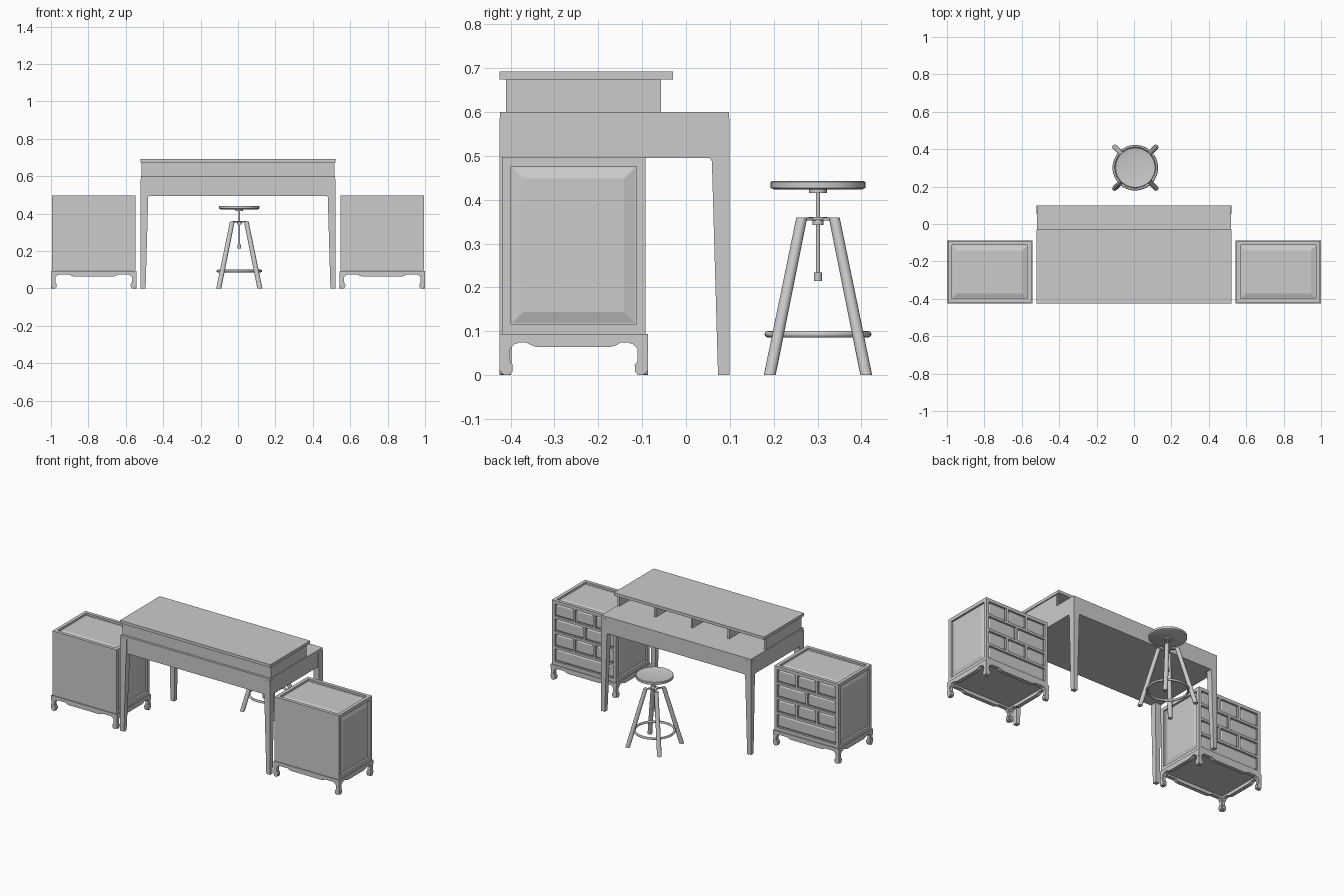
import bpy, bmesh, math
from mathutils import Vector as V

if "Cube" in bpy.data.objects:
    bpy.data.objects.remove(bpy.data.objects["Cube"])


def finish(name, bm, smooth=False):
    bmesh.ops.recalc_face_normals(bm, faces=bm.faces)
    me = bpy.data.meshes.new(name)
    bm.to_mesh(me)
    bm.free()
    ob = bpy.data.objects.new(name, me)
    bpy.context.collection.objects.link(ob)
    if smooth:
        bpy.context.view_layer.objects.active = ob
        ob.select_set(True)
        bpy.ops.object.shade_smooth_by_angle(angle=math.radians(35))
        ob.select_set(False)
    return ob


def loft(bm, rings):
    """Skin a stack of equal-length rings and cap both ends."""
    vs = [[bm.verts.new(p) for p in r] for r in rings]
    n = len(vs[0])
    for a, b in zip(vs, vs[1:]):
        for i in range(n):
            j = (i + 1) % n
            bm.faces.new((a[i], a[j], b[j], b[i]))
    bm.faces.new(vs[0][::-1])
    bm.faces.new(vs[-1])


def rect(x0, x1, y0, y1, z):
    return [(x0, y0, z), (x1, y0, z), (x1, y1, z), (x0, y1, z)]


def circle(x, y, z, r, n=32):
    return [(x + r * math.cos(2 * math.pi * i / n), y + r * math.sin(2 * math.pi * i / n), z) for i in range(n)]


def box(bm, x0, x1, y0, y1, z0, z1):
    loft(bm, [rect(x0, x1, y0, y1, z0), rect(x0, x1, y0, y1, z1)])


# ---------- desk ----------
bm = bmesh.new()
box(bm, -0.519, 0.519, -0.424, 0.098, 0.495, 0.60)
finish("desk_body", bm)
for sx in (-1, 1):
    for yo, sy, tag in ((-0.425, 1, "front"), (0.099, -1, "back")):
        bm = bmesh.new()
        rings = []
        for z, w in ((0, 0.026), (0.488, 0.040), (0.495, 0.045), (0.585, 0.045)):
            xo = sx * 0.52
            rings.append(rect(xo, xo - sx * w, yo, yo + sy * w, z))
        loft(bm, rings)
        finish(f"desk_{tag}_leg", bm)

# ---------- open shelf on the desk ----------
bm = bmesh.new()
box(bm, -0.515, 0.515, -0.41, -0.397, 0.60, 0.675)
finish("shelf_back", bm)
for i in range(5):
    x = -0.509 + i * 1.018 / 4
    bm = bmesh.new()
    box(bm, x - 0.006, x + 0.006, -0.40, -0.057, 0.60, 0.675)
    finish("shelf_divider", bm)
bm = bmesh.new()
box(bm, -0.522, 0.522, -0.425, -0.03, 0.674, 0.692)
finish("shelf_top", bm)

# ---------- cabinets ----------
D = 0.012  # recess depth of the panels


def framed(bm, o, u, v, w, h, rows, edge, gap=0.014, bev=0.028, rise=0.008):
    """Frame a face (outer corner o, axes u and v) and fill each opening with a raised panel."""
    o, u, v = V(o), V(u), V(v)
    n = u.cross(v)

    def slab(a0, a1, b0, b1, d0, d1, ins=0):
        q = lambda i, d: [o + u * a + v * b + n * d for a, b in
                          ((a0 + i, b0 + i), (a1 - i, b0 + i), (a1 - i, b1 - i), (a0 + i, b1 - i))]
        loft(bm, [q(0, d0), q(ins, d1)])

    slab(0, edge, 0, h, -D, 0)
    slab(w - edge, w, 0, h, -D, 0)
    slab(edge, w - edge, 0, edge, -D, 0)
    slab(edge, w - edge, h - edge, h, -D, 0)
    rh = (h - 2 * edge - gap * (len(rows) - 1)) / len(rows)
    for r, cols in enumerate(rows):
        b0 = edge + r * (rh + gap)
        if r:
            slab(edge, w - edge, b0 - gap, b0, -D, 0)
        cw = (w - 2 * edge - gap * (cols - 1)) / cols
        for c in range(cols):
            a0 = edge + c * (cw + gap)
            if c:
                slab(a0 - gap, a0, b0, b0 + rh, -D, 0)
            slab(a0, a0 + cw, b0, b0 + rh, -D - 0.001, -D + rise, bev)


def base_profile(w):
    """Bracket-foot apron outline, centred, in (along, height)."""
    h = w / 2
    half = [(h, 0.094), (h, 0.068), (h - 0.003, 0.05), (h, 0.028), (h, 0.014), (h - 0.006, 0.003),
            (h - 0.012, 0.0), (h - 0.022, 0.0), (h - 0.029, 0.007), (h - 0.03, 0.024), (h - 0.022, 0.033),
            (h - 0.02, 0.045), (h - 0.024, 0.06), (h - 0.033, 0.07), (h - 0.045, 0.074),
            (h * 0.40 + 0.04, 0.074), (h * 0.40 + 0.025, 0.066), (h * 0.40 + 0.012, 0.064)]
    return half + [(-a, z) for a, z in reversed(half)]


CY, HX, HY = -0.256, 0.223, 0.164  # body centre and half sizes
for cx in (-0.772, 0.772):
    x0, x1, y0, y1, z0, z1 = cx - HX, cx + HX, CY - HY, CY + HY, 0.095, 0.497
    bm = bmesh.new()
    box(bm, x0 + D, x1 - D, y0, y1 - D, z0, z1 - D)
    framed(bm, (x1, y0, z0), (0, 1, 0), (0, 0, 1), 2 * HY, z1 - z0, [1], 0.021)
    framed(bm, (x0, y1, z0), (0, -1, 0), (0, 0, 1), 2 * HY, z1 - z0, [1], 0.021)
    framed(bm, (x0, y0, z1), (1, 0, 0), (0, 1, 0), 2 * HX, 2 * HY, [1], 0.021)
    # drawer side
    framed(bm, (x1, y1, z0), (-1, 0, 0), (0, 0, 1), 2 * HX, z1 - z0, [1, 3, 2, 3], 0.02, bev=0.012, rise=0.006)
    finish("cabinet_body", bm)

    # footed base, four apron boards and a bottom
    bx, by, t = HX + 0.005, HY + 0.005, 0.024
    bm = bmesh.new()
    for s in (-1, 1):
        loft(bm, [[(cx + a, CY + s * d, z) for a, z in base_profile(2 * bx)] for d in (by, by - t)])
        loft(bm, [[(cx + s * d, CY + a, z) for a, z in base_profile(2 * by)] for d in (bx, bx - t)])
    box(bm, cx - bx + 0.004, cx + bx - 0.004, CY - by + 0.004, CY + by - 0.004, 0.085, 0.0945)
    finish("cabinet_base", bm)

# ---------- stool ----------
SX, SY = 0.007, 0.301
bm = bmesh.new()
loft(bm, [circle(SX, SY, z, r, 48) for z, r in
          ((0.423, 0.100), (0.427, 0.108), (0.440, 0.108), (0.442, 0.105), (0.439, 0.085), (0.436, 0.05), (0.435, 0.01))])
finish("stool_seat", bm, True)
bm = bmesh.new()
loft(bm, [circle(SX, SY, z, r, 16) for z, r in
          ((0.214, 0.009), (0.234, 0.009), (0.234, 0.005), (0.415, 0.005), (0.415, 0.02), (0.424, 0.02))])
finish("stool_screw", bm, True)
bm = bmesh.new()
loft(bm, [circle(SX, SY, z, r, 24) for z, r in ((0.342, 0.012), (0.354, 0.012), (0.354, 0.022), (0.361, 0.022))])
for s in (-1, 1):  # crossed brackets holding the legs
    d, e = V((1, s, 0)).normalized(), V((-s, 1, 0)).normalized()
    loft(bm, [[V((SX, SY, z)) + d * a + e * b for a, b in ((-.048, -.005), (.048, -.005), (.048, .005), (-.048, .005))]
              for z in (0.352, 0.3595)])
finish("stool_hub", bm, True)
for sx in (-1, 1):
    for sy in (-1, 1):
        bm = bmesh.new()
        loft(bm, [circle(SX + sx * o, SY + sy * o, z, r, 16) for z, o, r in ((0, 0.110, 0.0135), (0.359, 0.037, 0.0125))])
        finish("stool_leg", bm, True)
bpy.ops.mesh.primitive_torus_add(location=(SX, SY, 0.093), major_radius=0.115, minor_radius=0.007,
                                 major_segments=48, minor_segments=12)
bpy.context.object.name = "stool_foot_ring"
bpy.ops.object.shade_smooth_by_angle()
